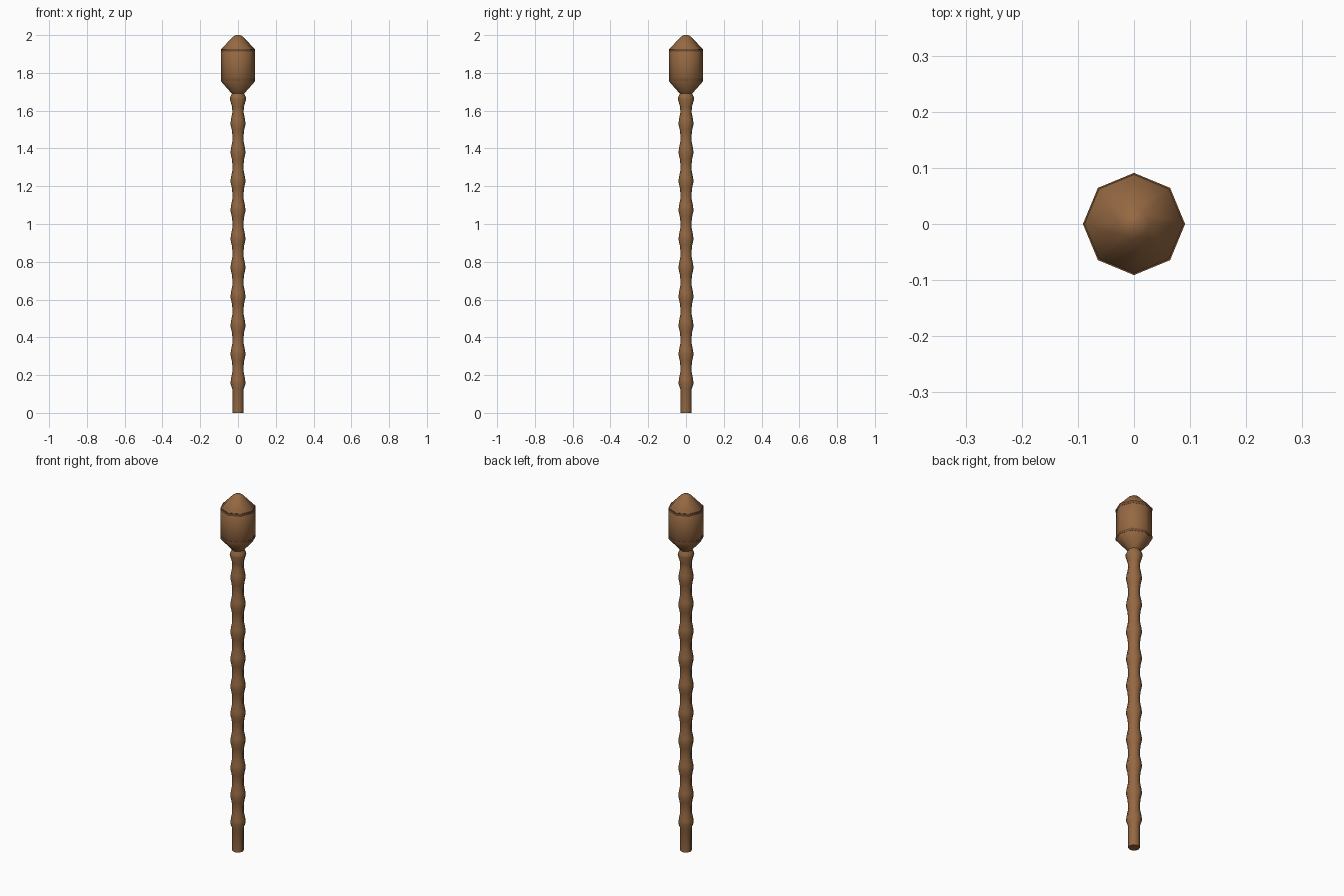
import bpy, bmesh, math

if "Cube" in bpy.data.objects:
    bpy.data.objects.remove(bpy.data.objects["Cube"])

SIDES = 8


def material(name, color):
    m = bpy.data.materials.new(name)
    m.diffuse_color = color
    m.use_nodes = True
    m.node_tree.nodes["Principled BSDF"].inputs["Base Color"].default_value = m.diffuse_color
    return m


wood = material("wood", (0.30, 0.14, 0.055, 1))
dark_wood = material("dark_wood", (0.17, 0.075, 0.03, 1))


def lathe(name, profile, mat, caps=True):
    """Spin (radius, z) points into an eight-sided solid."""
    bm = bmesh.new()
    rings = []
    for r, z in profile:
        rings.append([bm.verts.new((r * math.cos(2 * math.pi * i / SIDES),
                                    r * math.sin(2 * math.pi * i / SIDES), z))
                      for i in range(SIDES)])
    for a, b in zip(rings, rings[1:]):
        for i in range(SIDES):
            j = (i + 1) % SIDES
            bm.faces.new((a[i], a[j], b[j], b[i]))
    if caps:
        bm.faces.new(rings[0][::-1])
        bm.faces.new(rings[-1])
    mesh = bpy.data.meshes.new(name)
    bm.to_mesh(mesh)
    bm.free()
    obj = bpy.data.objects.new(name, mesh)
    bpy.context.collection.objects.link(obj)
    mesh.materials.append(mat)
    bpy.ops.object.select_all(action='DESELECT')
    obj.select_set(True)
    bpy.context.view_layer.objects.active = obj
    bpy.ops.object.shade_smooth_by_angle(angle=math.radians(50))
    return obj


# Shaft: straight foot, then ten evenly spaced turned knuckles and a collar
shaft = [(0.030, 0), (0.030, 0.125)]
for k in range(10):
    z = 0.155 + 0.1527 * k
    shaft += [(0.040, z), (0.037, z + 0.025), (0.030, z + 0.06)]
    if k < 9:
        shaft += [(0.030, z + 0.095), (0.033, z + 0.122)]
shaft += [(0.031, 1.62), (0.043, 1.66), (0.041, 1.672), (0.030, 1.695)]
lathe("shaft", shaft, wood)

# Head: tapered underside, straight barrel, sloped cap
lathe("head", [(0.028, 1.685), (0.09, 1.755), (0.09, 1.925),
               (0.028, 1.99), (0.012, 2.0)], wood)

# Thin dark bands at both ends of the barrel
for name, z in (("lower_band", 1.755), ("upper_band", 1.912)):
    lathe(name, [(0.091, z), (0.091, z + 0.015)], dark_wood)
